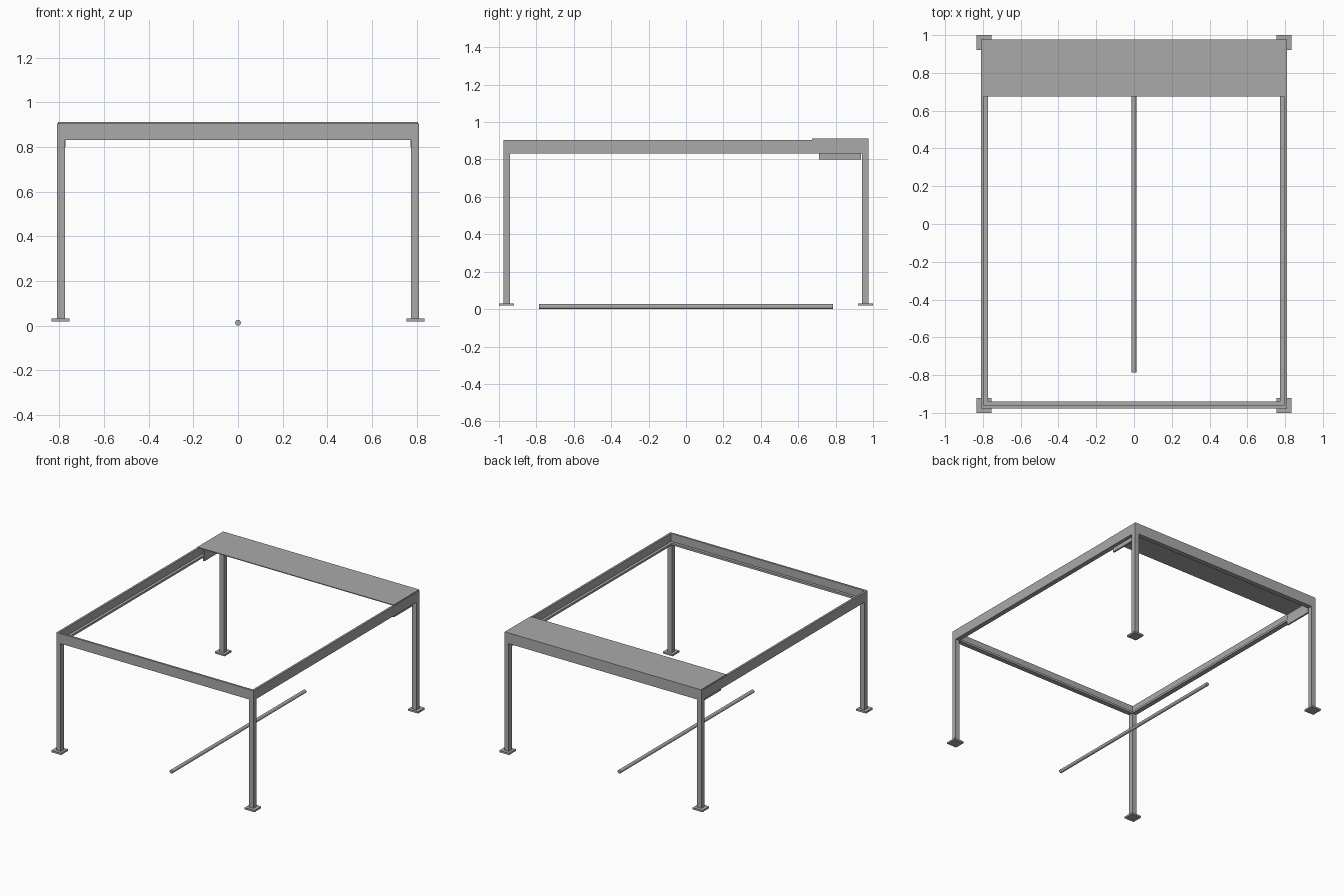
import bpy
import bmesh
from math import pi
from mathutils import Matrix

cube = bpy.data.objects.get("Cube")
if cube:
    bpy.data.objects.remove(cube, do_unlink=True)

steel = bpy.data.materials.new("grey_steel")
steel.diffuse_color = (0.4, 0.4, 0.4, 1)
steel.use_nodes = True
bsdf = steel.node_tree.nodes["Principled BSDF"]
bsdf.inputs["Base Color"].default_value = (0.4, 0.4, 0.4, 1)
bsdf.inputs["Roughness"].default_value = 0.6

# Outer half width and half depth of the frame, and shared sizes
HX, HY = 0.81, 0.976
TUBE, WALL = 0.036, 0.015
LOW, TOP, FOOT_TOP = 0.831, 0.905, 0.031


def finish(name, bm):
    bmesh.ops.recalc_face_normals(bm, faces=bm.faces)
    mesh = bpy.data.meshes.new(name)
    bm.to_mesh(mesh)
    bm.free()
    mesh.materials.append(steel)
    obj = bpy.data.objects.new(name, mesh)
    bpy.context.collection.objects.link(obj)
    return obj


def box(name, x, y, z):
    """Box between the given (low, high) limits."""
    bm = bmesh.new()
    bmesh.ops.create_cube(bm, size=1)
    for v in bm.verts:
        v.co = [lim[0] if c < 0 else lim[1] for c, lim in zip(v.co, (x, y, z))]
    return finish(name, bm)


# Mitred angle-section frame: upright leg outside, ledge at the bottom inside
profile = [(0, LOW), (0, TOP), (WALL, TOP), (WALL, LOW + WALL),
           (TUBE, LOW + WALL), (TUBE, LOW)]
bm = bmesh.new()
rings = [[bm.verts.new((sx * (HX - d), sy * (HY - d), z)) for d, z in profile]
         for sx, sy in ((-1, -1), (1, -1), (1, 1), (-1, 1))]
n = len(profile)
for i in range(4):
    a, b = rings[i], rings[(i + 1) % 4]
    for j in range(n):
        k = (j + 1) % n
        bm.faces.new((a[j], b[j], b[k], a[k]))
finish("top_frame", bm)


def span(side, a, b):
    return tuple(sorted((side * a, side * b)))


# Posts with square foot plates, and the hanging brackets under the shelf
for sx, xname in ((1, "left"), (-1, "right")):
    for sy, yname in ((-1, "front"), (1, "back")):
        box(f"{yname}_{xname}_post", span(sx, HX - TUBE, HX),
            span(sy, HY - TUBE, HY), (FOOT_TOP, LOW))
        box(f"{yname}_{xname}_foot", span(sx, 0.755, 0.835),
            span(sy, 0.92, 1.0), (0.018, FOOT_TOP))
    box(f"{xname}_shelf_bracket", span(sx, 0.773, 0.785),
        (0.711, 0.936), (0.80, 0.88))

# Thin shelf plate across the back
box("back_shelf", (-0.806, 0.806), (0.675, HY), (TOP, 0.911))

# Loose rod lying lengthwise on the ground
bm = bmesh.new()
bmesh.ops.create_cone(bm, cap_ends=True, segments=12, radius1=0.013,
                      radius2=0.013, depth=1.57,
                      matrix=Matrix.Translation((0, 0, 0.013)) @ Matrix.Rotation(pi / 2, 4, "X"))
finish("ground_rod", bm)
